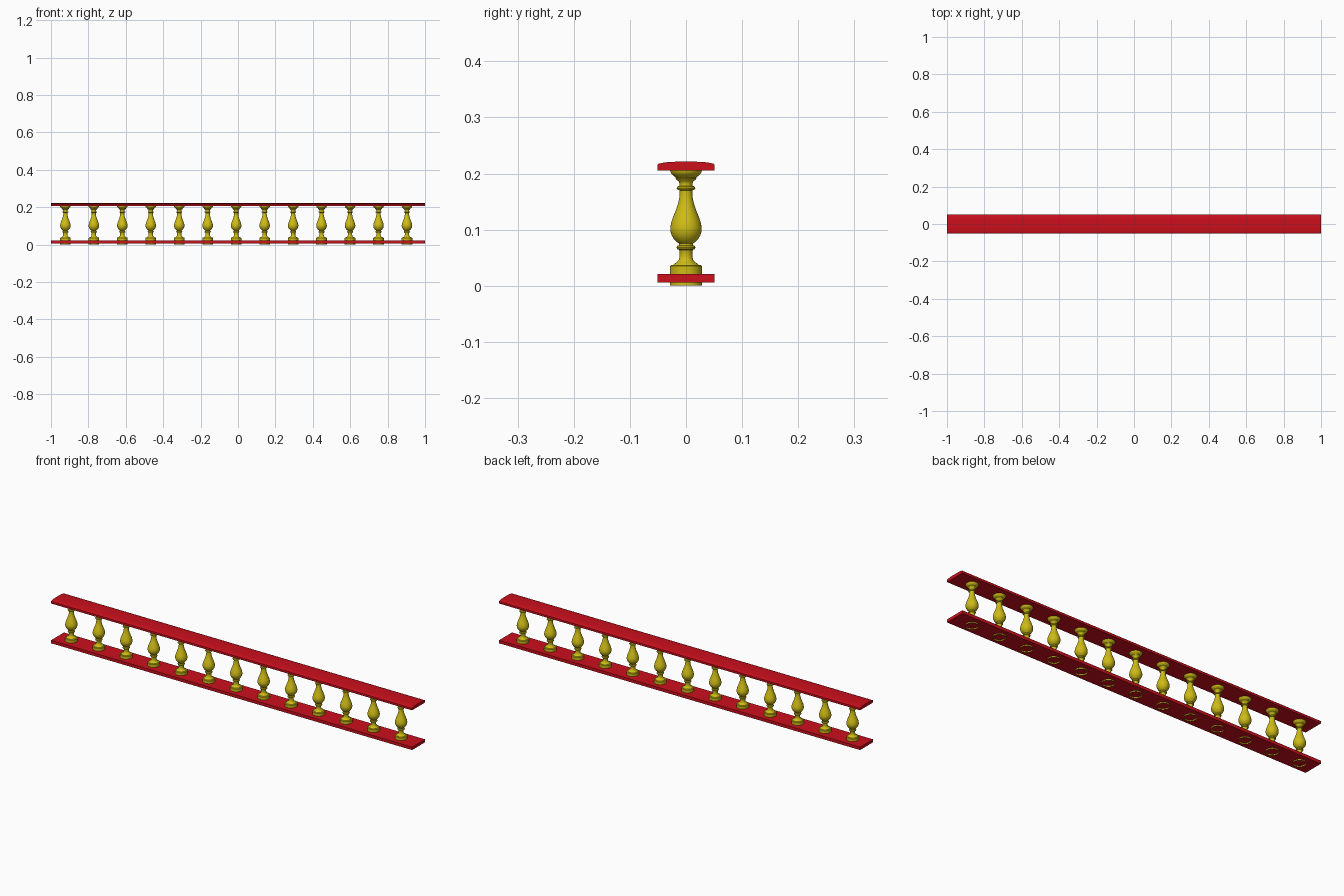
import bpy, bmesh, math

if "Cube" in bpy.data.objects:
    bpy.data.objects.remove(bpy.data.objects["Cube"])


def material(name, color):
    m = bpy.data.materials.new(name)
    m.diffuse_color = color
    m.use_nodes = True
    m.node_tree.nodes["Principled BSDF"].inputs["Base Color"].default_value = m.diffuse_color
    return m


RED = material("red_paint", (0.60, 0.005, 0.012, 1))
YELLOW = material("yellow_paint", (0.62, 0.50, 0.008, 1))


def finish(bm, name, mat):
    bmesh.ops.recalc_face_normals(bm, faces=bm.faces)
    me = bpy.data.meshes.new(name)
    bm.to_mesh(me)
    bm.free()
    me.materials.append(mat)
    ob = bpy.data.objects.new(name, me)
    bpy.context.collection.objects.link(ob)
    return ob


def smooth(ob, angle=35):
    bpy.ops.object.select_all(action='DESELECT')
    bpy.context.view_layer.objects.active = ob
    ob.select_set(True)
    bpy.ops.object.shade_smooth_by_angle(angle=math.radians(angle))


def rail(name, half_section):
    """Extrude a mirrored (y, z) cross-section along x."""
    pts = half_section + [(-y, z) for y, z in reversed(half_section)]
    bm = bmesh.new()
    face = bm.faces.new([bm.verts.new((-1, y, z)) for y, z in pts])
    ext = bmesh.ops.extrude_face_region(bm, geom=[face], use_keep_orig=True)
    verts = [g for g in ext["geom"] if isinstance(g, bmesh.types.BMVert)]
    bmesh.ops.translate(bm, verts=verts, vec=(2, 0, 0))
    ob = finish(bm, name, RED)
    smooth(ob)


# Flat bottom rail and handrail with a softly rounded top
rail("bottom_rail", [(0.051, 0.006), (0.051, 0.021)])
rail("handrail", [(0.051, 0.205), (0.051, 0.2155), (0.0495, 0.2172), (0.045, 0.2185),
                  (0.038, 0.2197), (0.029, 0.2206), (0.018, 0.221)])

# Turned baluster profile: (radius, height), open where it meets the ground
PROFILE = [
    (0.0285, 0.0), (0.0285, 0.035), (0.027, 0.0365), (0.0225, 0.037),
    (0.0205, 0.0395), (0.016, 0.042), (0.0128, 0.046), (0.0115, 0.052), (0.0115, 0.062),
    (0.0125, 0.064), (0.0155, 0.065), (0.0168, 0.068), (0.0155, 0.071), (0.0125, 0.072),
    (0.0125, 0.075), (0.0165, 0.078), (0.0215, 0.083), (0.0258, 0.090), (0.028, 0.098),
    (0.028, 0.104), (0.0265, 0.112), (0.0235, 0.121), (0.0195, 0.131), (0.0155, 0.142),
    (0.0125, 0.153), (0.0112, 0.162), (0.0112, 0.170),
    (0.015, 0.171), (0.0168, 0.174), (0.015, 0.177), (0.0118, 0.178),
    (0.0115, 0.182), (0.013, 0.186), (0.017, 0.189), (0.0185, 0.191), (0.0185, 0.193),
    (0.022, 0.196), (0.0255, 0.199), (0.0275, 0.202), (0.0285, 0.206),
]

SIDES = 32
bm = bmesh.new()
rings = [[bm.verts.new((r * math.cos(2 * math.pi * i / SIDES),
                        r * math.sin(2 * math.pi * i / SIDES), z))
          for i in range(SIDES)] for r, z in PROFILE]
for a, b in zip(rings, rings[1:]):
    for i in range(SIDES):
        j = (i + 1) % SIDES
        bm.faces.new((a[i], a[j], b[j], b[i]))
first = finish(bm, "baluster_01", YELLOW)
smooth(first)

# Row of thirteen balusters sharing one mesh
for k in range(13):
    ob = first if k == 0 else first.copy()
    if k:
        ob.name = f"baluster_{k + 1:02d}"
        bpy.context.collection.objects.link(ob)
    ob.location.x = -0.923 + k * 0.1522
